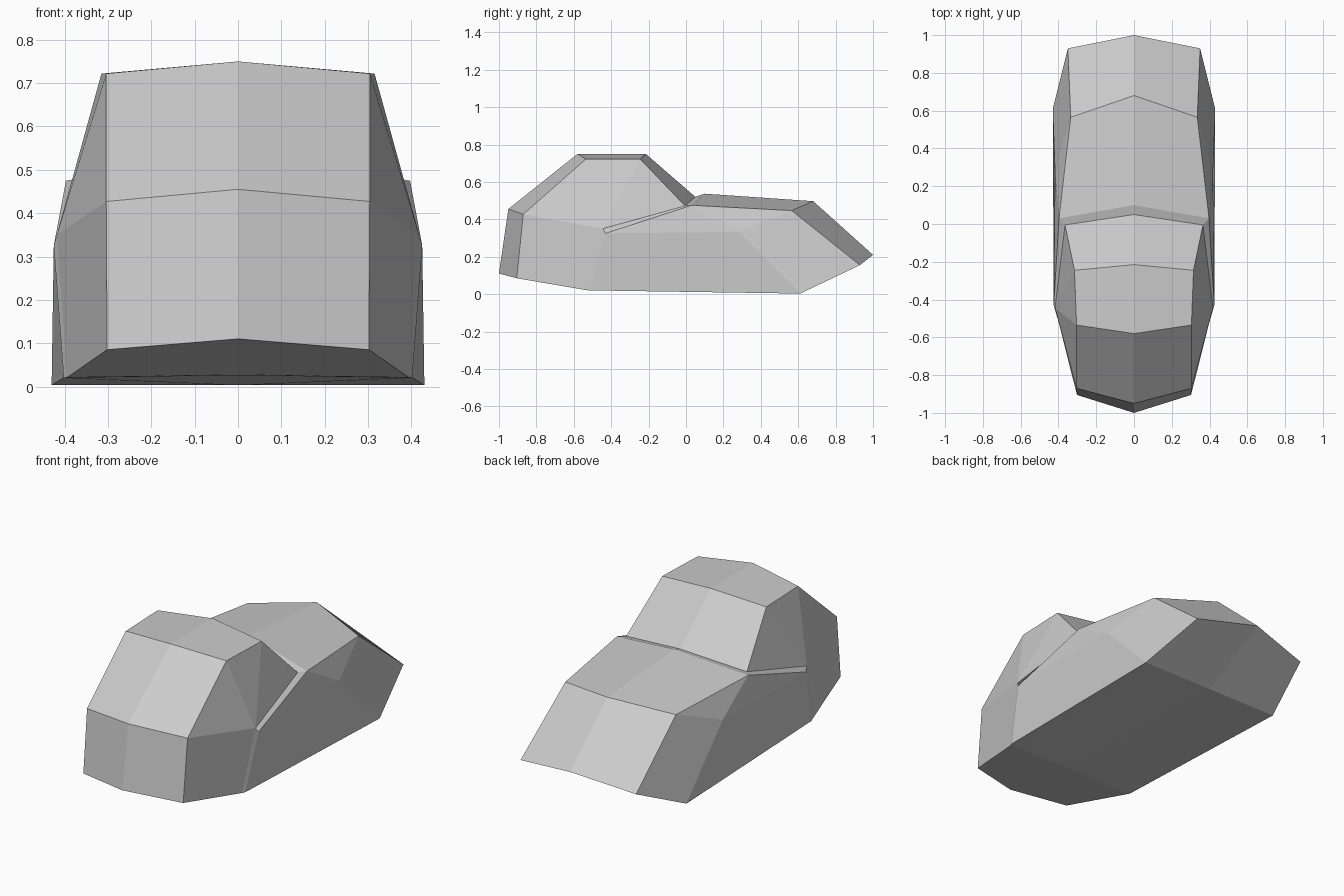
import bpy
import bmesh
from mathutils import Matrix, Vector

if "Cube" in bpy.data.objects:
    bpy.data.objects.remove(bpy.data.objects["Cube"], do_unlink=True)

# Single flat grey
grey = bpy.data.materials.new("plain grey")
grey.use_nodes = True
colour = (0.6, 0.6, 0.6, 1)
grey.diffuse_color = colour
grey.node_tree.nodes["Principled BSDF"].inputs["Base Color"].default_value = colour

# Stations around the body: centre ridge (y, z) and shoulder (x, y, z)
stations = {
    "nose_low": ((-1, .11), (.302, -.905, .085)),
    "nose_high": ((-.95, .455), (.304, -.87, .427)),
    "roof_front": ((-.58, .75), (.304, -.535, .722)),
    "roof_back": ((-.215, .75), (.315, -.245, .722)),
    "seam_front": ((.05, .52), (.365, -.005, .472)),
    "seam_back": ((.1, .537), (.397, .03, .475)),
    "rump": ((.68, .497), (.335, .565, .447)),
    "tail": ((1, .21), (.35, .93, .155)),
    "floor_back": ((.61, .003), (.43, .61, .003)),
    "floor_front": ((-.51, .026), (.402, -.51, .02)),
    "floor_step": ((-.53, .028), (.394, -.53, .021)),
}

# Widest points on the flank
flank = {
    "cheek": (.418, -.445, .35),
    "hip_front": (.425, -.43, .325),
    "hip_back": (.418, .28, .333),
}

# Facets that fill the side below the shoulder line
side_facets = [
    "nose_low nose_high cheek floor_step",
    "nose_high roof_front cheek",
    "roof_front roof_back cheek",
    "roof_back seam_front cheek",
    "seam_front seam_back hip_front cheek",
    "cheek hip_front floor_front floor_step",
    "seam_back hip_back hip_front",
    "seam_back rump hip_back",
    "rump tail floor_back hip_back",
    "hip_front hip_back floor_back floor_front",
]

bm = bmesh.new()
ridge, side = {}, {}
for name, (centre, shoulder) in stations.items():
    ridge[name] = bm.verts.new((0, *centre))
    side[name] = bm.verts.new(shoulder)
for name, point in flank.items():
    side[name] = bm.verts.new(point)

# Band from the centre ridge out to the shoulder, all the way round
names = list(stations)
for a, b in zip(names, names[1:] + names[:1]):
    bm.faces.new((ridge[a], ridge[b], side[b], side[a]))

# Flank facets
for facet in side_facets:
    bm.faces.new([side[name] for name in facet.split()])

# Mirror to the other half and close the shell
bmesh.ops.mirror(bm, geom=bm.verts[:] + bm.edges[:] + bm.faces[:],
                 matrix=Matrix.Identity(4), axis='X', merge_dist=0.001)
bmesh.ops.recalc_face_normals(bm, faces=bm.faces[:])

mesh = bpy.data.meshes.new("body_shell")
bm.to_mesh(mesh)
bm.free()
mesh.materials.append(grey)
body = bpy.data.objects.new("body_shell", mesh)
bpy.context.collection.objects.link(body)
